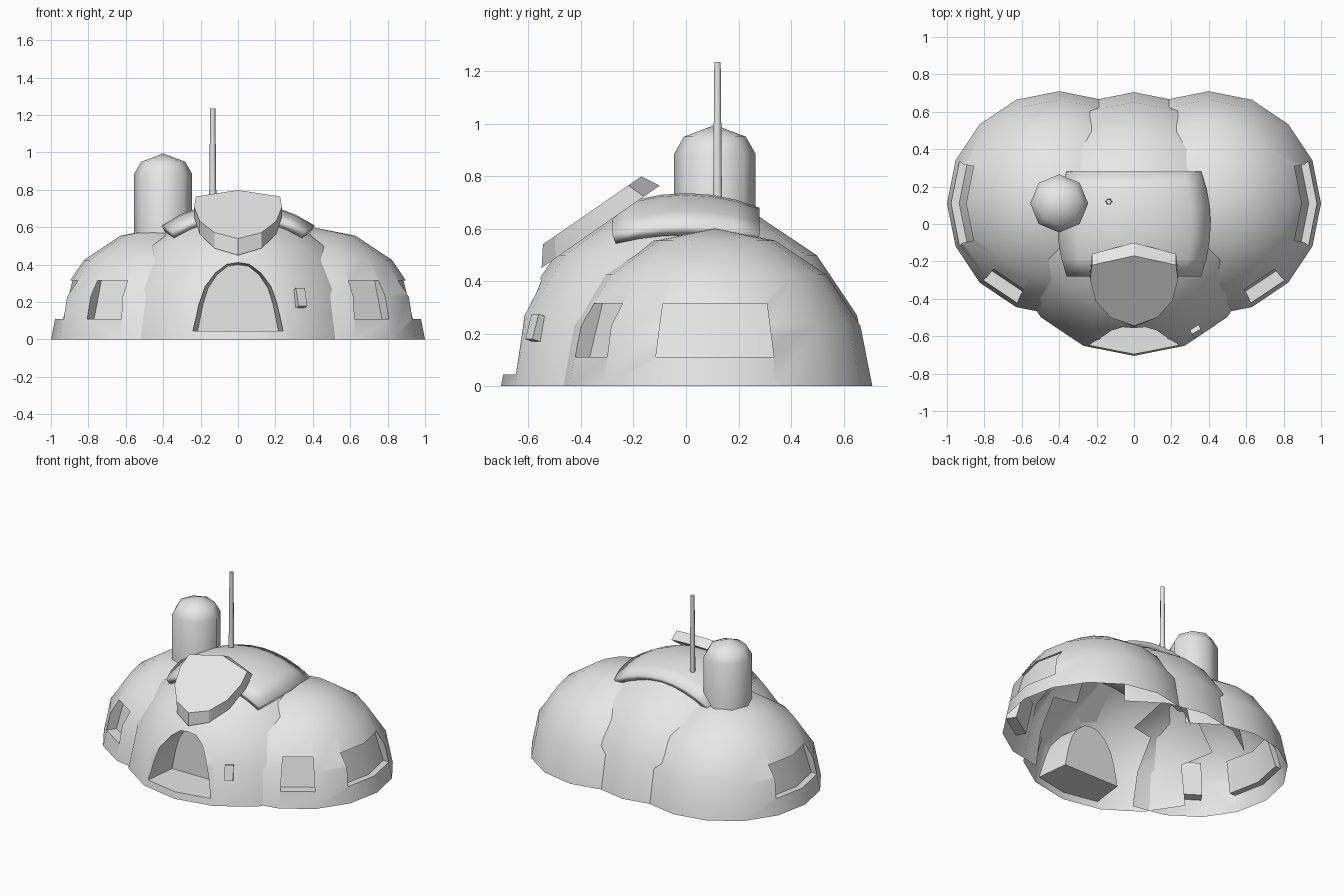
import bpy, bmesh, math
from mathutils import Vector, Matrix

if "Cube" in bpy.data.objects:
    bpy.data.objects.remove(bpy.data.objects["Cube"])

# Single plaster colour
plaster = bpy.data.materials.new("plaster_grey")
plaster.use_nodes = True
GREY = (0.8, 0.8, 0.8, 1)
plaster.diffuse_color = GREY
plaster.node_tree.nodes["Principled BSDF"].inputs["Base Color"].default_value = GREY

DOME_R, SIDE_R = 0.705, 0.6
SIDES = {"left": Vector((0.4, 0.11, 0)), "right": Vector((-0.4, 0.11, 0))}


def make_object(name, bm):
    mesh = bpy.data.meshes.new(name)
    bm.to_mesh(mesh)
    bm.free()
    obj = bpy.data.objects.new(name, mesh)
    bpy.context.collection.objects.link(obj)
    mesh.materials.append(plaster)
    return obj


def smooth(obj, angle=50):
    bpy.ops.object.select_all(action="DESELECT")
    obj.select_set(True)
    bpy.context.view_layer.objects.active = obj
    bpy.ops.object.shade_smooth_by_angle(angle=math.radians(angle))


def loft(name, loop_a, loop_b):
    """Closed solid between two matching loops."""
    bm = bmesh.new()
    a = [bm.verts.new(p) for p in loop_a]
    b = [bm.verts.new(p) for p in loop_b]
    bm.faces.new(a)
    bm.faces.new(b)
    for i in range(len(a)):
        j = (i + 1) % len(a)
        bm.faces.new((a[i], a[j], b[j], b[i]))
    bmesh.ops.recalc_face_normals(bm, faces=bm.faces)
    return make_object(name, bm)


def lathe(name, profile, sides, center):
    """Solid of revolution about a vertical axis."""
    bm = bmesh.new()
    rings = []
    for r, z in profile:
        rings.append([bm.verts.new((center[0] + r * math.cos(math.tau * i / sides),
                                    center[1] + r * math.sin(math.tau * i / sides), z))
                      for i in range(sides)])
    for lo, hi in zip(rings, rings[1:]):
        for i in range(sides):
            j = (i + 1) % sides
            bm.faces.new((lo[i], lo[j], hi[j], hi[i]))
    bm.faces.new(rings[0])
    bmesh.ops.remove_doubles(bm, verts=bm.verts, dist=0.0005)
    if profile[-1][0] > 0:
        bm.faces.new([v for v in rings[-1] if v.is_valid])
    bmesh.ops.recalc_face_normals(bm, faces=bm.faces)
    return make_object(name, bm)


def dome(name, radius, center, cutters, neighbours):
    """Open half sphere with recesses, trimmed where neighbours hide it."""
    bm = bmesh.new()
    bmesh.ops.create_uvsphere(bm, u_segments=16, v_segments=8, radius=radius)
    low = [v for v in bm.verts if v.co.z < -0.01]
    bmesh.ops.delete(bm, geom=low, context="VERTS")
    bmesh.ops.holes_fill(bm, edges=[e for e in bm.edges if e.is_boundary], sides=0)
    bmesh.ops.translate(bm, verts=bm.verts, vec=center)
    bmesh.ops.recalc_face_normals(bm, faces=bm.faces)
    obj = make_object(name, bm)
    for cutter in cutters:
        mod = obj.modifiers.new("recess", "BOOLEAN")
        mod.operation = "DIFFERENCE"
        mod.solver = "EXACT"
        mod.object = cutter
    graph = bpy.context.evaluated_depsgraph_get()
    mesh = bpy.data.meshes.new_from_object(obj.evaluated_get(graph))
    obj.modifiers.clear()
    obj.data = mesh
    for cutter in cutters:
        bpy.data.objects.remove(cutter)

    def hidden(face):
        pts = [v.co for v in face.verts]
        if all(p.z < 0.001 for p in pts):
            return True
        if any((p - center).length < radius * 0.93 for p in pts):
            return False
        return any(all((p - c).length < r * 0.96 for p in pts) for c, r in neighbours)

    bm = bmesh.new()
    bm.from_mesh(mesh)
    bmesh.ops.delete(bm, geom=[f for f in bm.faces if hidden(f)], context="FACES")
    bm.to_mesh(mesh)
    bm.free()
    mesh.materials.clear()
    mesh.materials.append(plaster)
    smooth(obj)
    return obj


def window_cutter(center, side, angle, half, edge_r, mid_r):
    """Leaning recess block aimed outward from a side dome."""
    loops = []
    for z, lean, width in ((0.11, 0.0, half), (0.315, 0.05, half * 0.88)):
        plan = [(0.8, -width), (0.8, width), (edge_r - lean, width),
                (mid_r - lean, 0), (edge_r - lean, -width)]
        loop = []
        for r, t in plan:
            x = r * math.cos(angle) - t * math.sin(angle)
            y = r * math.sin(angle) + t * math.cos(angle)
            loop.append(center + Vector((side * x, y, z)))
        loops.append(loop)
    cutter = loft("window_cutter", *loops)
    cutter.hide_render = True
    return cutter


# Side domes with a wide side window and a small front window
for label, c in SIDES.items():
    s = 1 if c.x > 0 else -1
    cuts = [window_cutter(c, s, 0, 0.225, 0.49, 0.535),
            window_cutter(c, s, math.radians(-56.25), 0.11, 0.5, 0.5)]
    dome(label + "_dome", SIDE_R, c, cuts, [(Vector(), DOME_R)])

# Central dome with an arched doorway
half_arch = [(0.27, 0.045), (0.235, 0.2), (0.2, 0.3), (0.14, 0.38), (0.07, 0.43)]
arch = half_arch + [(0, 0.44)] + [(-x, z) for x, z in reversed(half_arch)]
door = loft("door_cutter",
            [(x, -0.9, z) for x, z in arch],
            [(x * 0.8, -0.42, 0.045 + (z - 0.045) * 0.9) for x, z in arch])
door.hide_render = True
dome("central_dome", DOME_R, Vector(), [door], [(c, SIDE_R) for c in SIDES.values()])

# Curved roof plate that follows the central dome
bm = bmesh.new()
bmesh.ops.create_grid(bm, x_segments=8, y_segments=6, size=1)
for v in bm.verts:
    x = v.co.x * (0.41 - 0.05 * v.co.y ** 2)
    y = v.co.y * 0.28
    v.co = (x, y, math.sqrt(0.735 ** 2 - x * x - y * y))
roof = make_object("roof_plate", bm)
solid = roof.modifiers.new("thickness", "SOLIDIFY")
solid.thickness = 0.04
solid.offset = -1
smooth(roof)

# Shield-shaped awning over the door
half_top = [(0.225, -0.22), (0.235, -0.3), (0.205, -0.41), (0.125, -0.5)]
outline = [(0, -0.17)] + half_top + [(0, -0.545)] + [(-x, y) for x, y in reversed(half_top)]
top, under = [], []
for x, y in outline:
    z = 0.54 + 0.69 * (y + 0.545)
    t = (y + 0.545) / 0.375
    top.append((x, y, z))
    under.append((x, y - 0.005 + 0.075 * t, z - 0.09 + 0.055 * t))
smooth(loft("awning", top, under), 30)

# Chimney and mast
chimney = lathe("chimney", [(0.155, 0.5), (0.155, 0.885), (0.118, 0.95), (0, 0.995)],
                8, (-0.4, 0.11))
smooth(chimney)
mast = lathe("mast", [(0.02, 0.68), (0.014, 1.235)], 6, (-0.135, 0.12))
smooth(mast, 65)

# Door control box, lying against the dome
bm = bmesh.new()
bmesh.ops.create_cube(bm, size=1)
tilt = Matrix.Rotation(math.radians(30), 4, "Z") @ Matrix.Rotation(math.radians(-16), 4, "X")
bm.transform(Matrix.Translation((0.332, -0.572, 0.222)) @ tilt
             @ Matrix.Diagonal((0.055, 0.035, 0.1, 1)))
make_object("control_box", bm)
